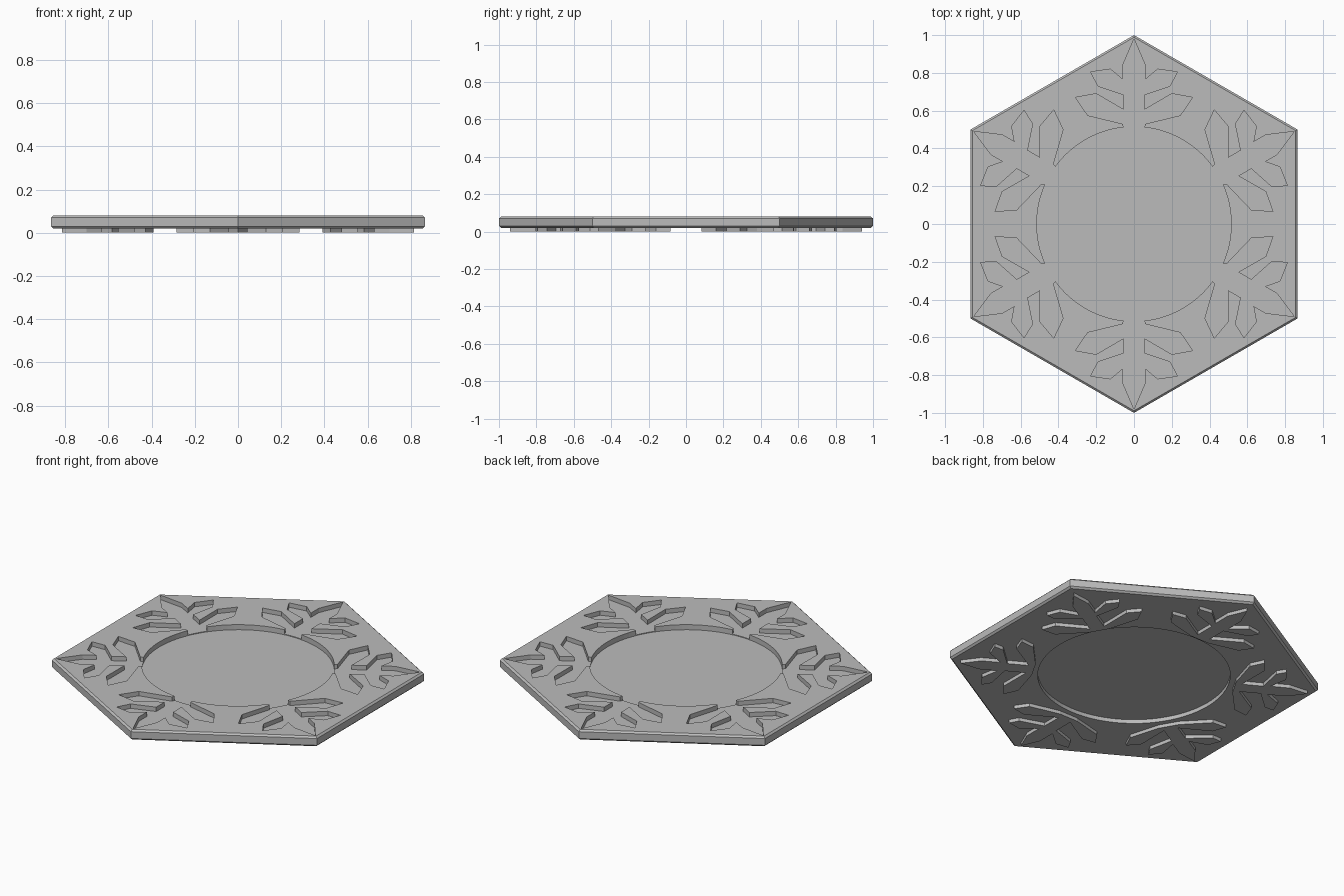
import bpy, bmesh
from math import pi, sin, cos
from mathutils import Vector, Matrix

if "Cube" in bpy.data.objects:
    bpy.data.objects.remove(bpy.data.objects["Cube"], do_unlink=True)

grey = bpy.data.materials.new("plain_grey")
grey.use_nodes = True
colour = (0.5, 0.5, 0.5, 1)
grey.diffuse_color = colour
grey.node_tree.nodes["Principled BSDF"].inputs["Base Color"].default_value = colour

# Right half of one branched arm pointing to +y, from the inner end to the tip
ARM = [(0.06, 0.53), (0.245, 0.575), (0.31, 0.67), (0.2, 0.69), (0.055, 0.605),
       (0.055, 0.685), (0.19, 0.73), (0.23, 0.805), (0.125, 0.82), (0.06, 0.765),
       (0.06, 0.84), (0, 0.98)]


def mirrored(half):
    return [Vector(p) for p in half] + [Vector((-x, y)) for x, y in half[-2::-1]]


def ring(count, radius):
    return [Vector((radius * sin(-2 * pi * i / count), radius * cos(2 * pi * i / count)))
            for i in range(count)]


def shrink(points, d):
    """Move every edge of a counter-clockwise outline inward by d."""
    result = []
    for i, p in enumerate(points):
        a = (p - points[i - 1]).normalized()
        b = (points[(i + 1) % len(points)] - p).normalized()
        na, nb = Vector((-a.y, a.x)), Vector((-b.y, b.x))
        result.append(p + (na + nb) * d / (1 + na.dot(nb)))
    return result


def loft(name, sections, copies=1):
    """Solid through (outline, height) sections, repeated around z."""
    bm = bmesh.new()
    for k in range(copies):
        turn = Matrix.Rotation(2 * pi * k / copies, 3, "Z")
        loops = [[bm.verts.new(turn @ Vector((p.x, p.y, z))) for p in pts]
                 for pts, z in sections]
        bm.faces.new(loops[0][::-1])
        bm.faces.new(loops[-1])
        for low, high in zip(loops, loops[1:]):
            for i in range(len(low)):
                j = (i + 1) % len(low)
                bm.faces.new((low[i], low[j], high[j], high[i]))
    bmesh.ops.recalc_face_normals(bm, faces=bm.faces)
    mesh = bpy.data.meshes.new(name)
    bm.to_mesh(mesh)
    bm.free()
    mesh.materials.append(grey)
    obj = bpy.data.objects.new(name, mesh)
    bpy.context.collection.objects.link(obj)
    return obj


def cut(target, cutter):
    cutter.hide_render = True
    mod = target.modifiers.new("cut", "BOOLEAN")
    mod.operation, mod.solver, mod.object = "DIFFERENCE", "EXACT", cutter
    bpy.context.view_layer.objects.active = target
    bpy.ops.object.modifier_apply(modifier=mod.name)
    bpy.data.objects.remove(cutter, do_unlink=True)


# Hexagonal plate with chamfered rims
hexagon = ring(6, 1)
rim = shrink(hexagon, 0.01)
plate = loft("hexagon_plate", [(rim, 0.02), (hexagon, 0.03), (hexagon, 0.07), (rim, 0.08)])

# Round recesses above and below, leaving a thin floor
disc = ring(96, 0.515)
cut(plate, loft("top_recess", [(disc, 0.05), (disc, 0.2)]))
cut(plate, loft("bottom_recess", [(disc, -0.1), (disc, 0.043)]))

# Branched grooves running from the round recess to the corners
groove = mirrored([(0.05, 0.49)] + ARM)
cut(plate, loft("arm_grooves", [(groove, 0.054), (groove, 0.2)], 6))

# Slightly smaller raised arms under the plate
foot = shrink(mirrored(ARM), 0.015)
loft("raised_arms", [(foot, 0), (foot, 0.022)], 6)
